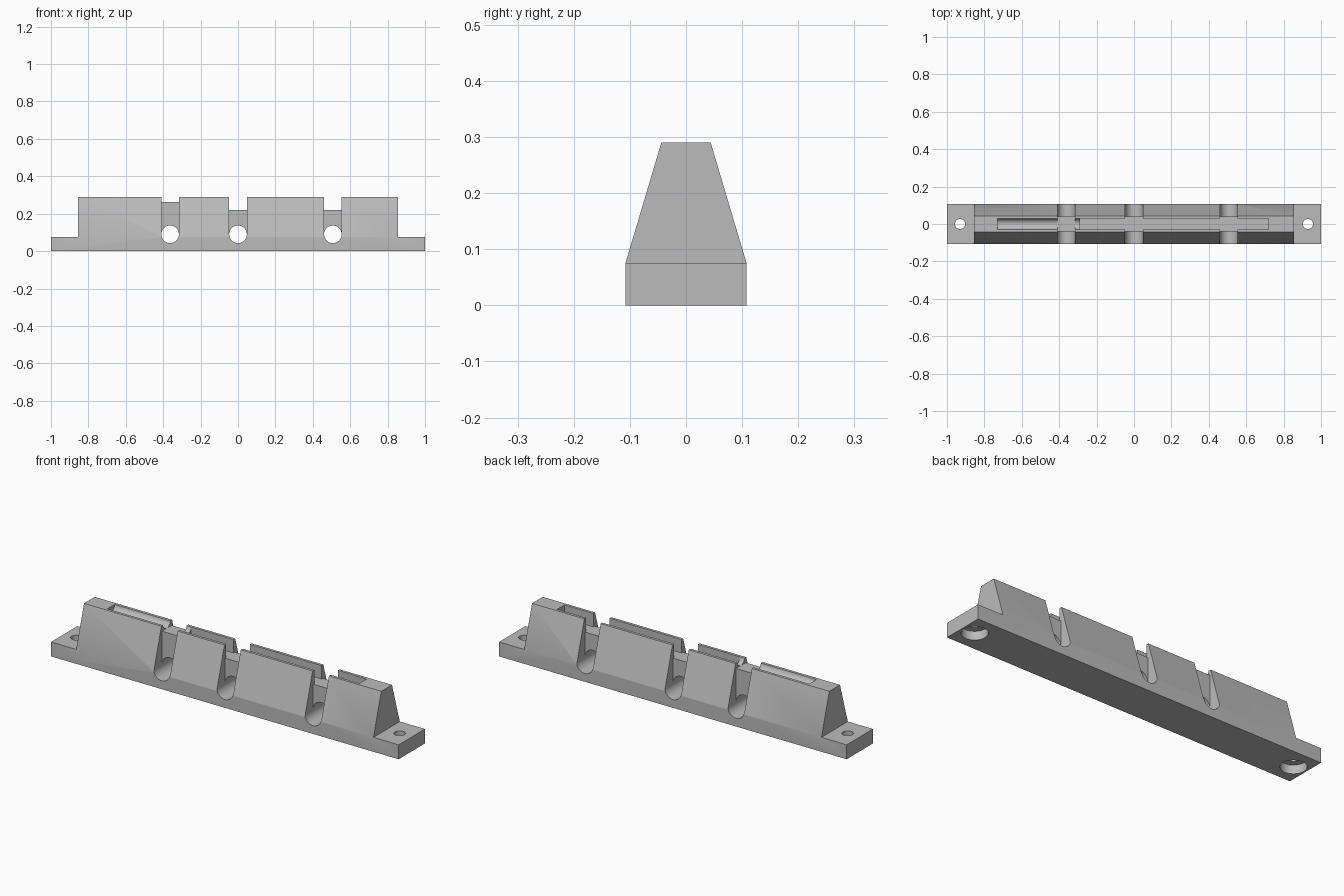
import bpy, bmesh, math
from mathutils import Vector

old = bpy.data.objects.get("Cube")
if old:
    bpy.data.objects.remove(old, do_unlink=True)

grey = bpy.data.materials.new("plain grey")
grey.use_nodes = True
grey.diffuse_color = (0.5, 0.5, 0.5, 1)
grey.node_tree.nodes["Principled BSDF"].inputs["Base Color"].default_value = (0.5, 0.5, 0.5, 1)


def prism(name, points, axis, lo, hi):
    """Extrude a closed 2D profile along x, y or z."""
    place = {"x": lambda a, b, t: (t, a, b),
             "y": lambda a, b, t: (a, t, b),
             "z": lambda a, b, t: (a, b, t)}[axis]
    bm = bmesh.new()
    face = bm.faces.new([bm.verts.new(place(a, b, lo)) for a, b in points])
    ext = bmesh.ops.extrude_face_region(bm, geom=[face])
    moved = [v for v in ext["geom"] if isinstance(v, bmesh.types.BMVert)]
    bmesh.ops.translate(bm, verts=moved, vec=Vector(place(0, 0, hi - lo)))
    bmesh.ops.recalc_face_normals(bm, faces=bm.faces)
    mesh = bpy.data.meshes.new(name)
    bm.to_mesh(mesh)
    bm.free()
    mesh.materials.append(grey)
    obj = bpy.data.objects.new(name, mesh)
    bpy.context.collection.objects.link(obj)
    return obj


def arc(cx, cy, r, start, end, n):
    angles = [start + (end - start) * i / n for i in range(n + 1)]
    return [(cx + r * math.cos(a), cy + r * math.sin(a)) for a in angles]


def circle(cx, cy, r, n=48):
    return arc(cx, cy, r, 0, math.tau, n)[:-1]


def rect(a0, b0, a1, b1):
    return [(a0, b0), (a1, b0), (a1, b1), (a0, b1)]


def combine(target, tool, operation="DIFFERENCE"):
    """Apply a boolean and discard the helper."""
    mod = target.modifiers.new("cut", "BOOLEAN")
    mod.operation, mod.solver, mod.object = operation, "EXACT", tool
    bpy.context.view_layer.objects.active = target
    bpy.ops.object.modifier_apply(modifier=mod.name)
    bpy.data.objects.remove(tool, do_unlink=True)


# Tapered rail: end profile crossed with the stepped front profile
W, TOP_W, STEP, TOP = 0.108, 0.044, 0.075, 0.29
rail = prism("clamp_rail", [(-W, 0), (W, 0), (W, STEP), (TOP_W, TOP), (-TOP_W, TOP), (-W, STEP)],
             "x", -1, 1)
for s in (-1, 1):
    combine(rail, prism("end_step", rect(s * 0.855, STEP, s * 1.2, 0.5), "y", -0.3, 0.3))

# Long flat channel and shallow round groove in the top
combine(rail, prism("channel", rect(-0.03, 0.22, 0.03, 0.4), "x", -0.29, 0.72))
combine(rail, prism("groove", circle(0, 0.293, 0.03), "x", -0.73, -0.28))

# Cross slots: round bore, side slots around a central web, lowered web top
R, BORE_Z, WEB = 0.047, 0.09, 0.04
for x, web_top in ((-0.363, 0.263), (0, 0.22), (0.507, 0.22)):
    slot = [(x - R, 0.4)] + arc(x, BORE_Z, R, math.pi, math.tau, 24) + [(x + R, 0.4)]
    combine(rail, prism("slot_top", rect(x - R, web_top, x + R, 0.4), "y", -0.3, 0.3))
    combine(rail, prism("bore", circle(x, BORE_Z, R), "y", -0.3, 0.3))
    for s in (-1, 1):
        combine(rail, prism("side_slot", slot, "y", s * WEB, s * 0.3))

# Counterbored screw holes in the end tabs
for x in (-0.93, 0.93):
    combine(rail, prism("screw_hole", circle(x, 0, 0.027), "z", -0.1, 0.2))
    combine(rail, prism("counterbore", circle(x, 0, 0.061), "z", -0.1, 0.045))

bpy.ops.object.select_all(action="DESELECT")
rail.select_set(True)
bpy.context.view_layer.objects.active = rail
bpy.ops.object.shade_smooth_by_angle(angle=math.radians(25))
